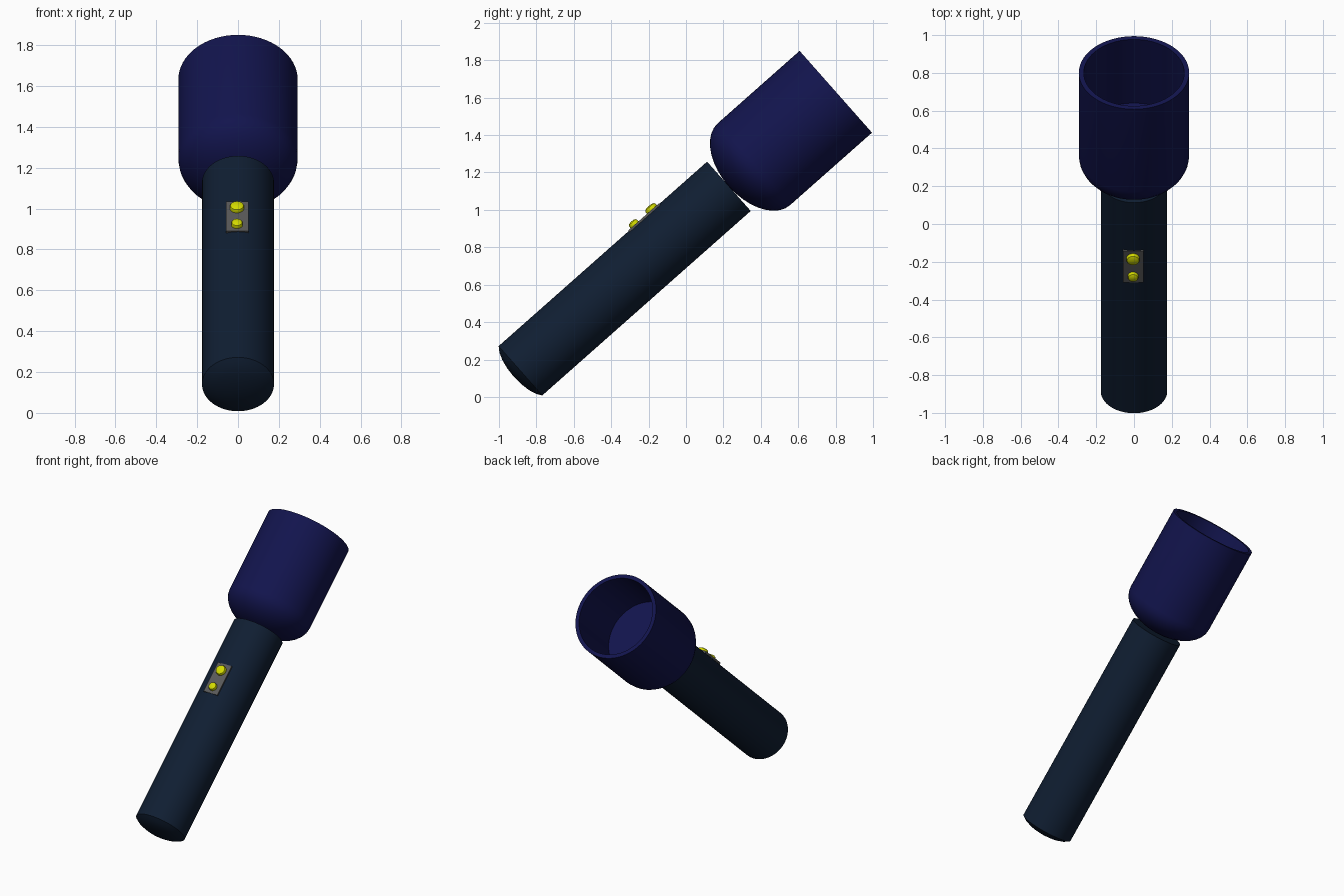
import bpy, bmesh, math
from mathutils import Matrix

if "Cube" in bpy.data.objects:
    bpy.data.objects.remove(bpy.data.objects["Cube"])

# Torch is modelled upright along local z, then tilted (switch side is local -y)
TILT = Matrix.Translation((0, -0.885, 0.14)) @ Matrix.Rotation(math.radians(-48.5), 4, 'X')


def material(name, rgb):
    m = bpy.data.materials.new(name)
    m.diffuse_color = (*rgb, 1)
    m.use_nodes = True
    m.node_tree.nodes["Principled BSDF"].inputs["Base Color"].default_value = m.diffuse_color
    return m


def finish(name, bm, mat, local=Matrix()):
    bmesh.ops.recalc_face_normals(bm, faces=bm.faces)
    bm.transform(TILT @ local)
    me = bpy.data.meshes.new(name)
    bm.to_mesh(me)
    bm.free()
    me.materials.append(mat)
    ob = bpy.data.objects.new(name, me)
    bpy.context.collection.objects.link(ob)
    bpy.ops.object.select_all(action='DESELECT')
    ob.select_set(True)
    bpy.context.view_layer.objects.active = ob
    bpy.ops.object.shade_smooth_by_angle(angle=math.radians(32))
    return ob


def lathe(name, profile, mat, local=Matrix(), steps=64):
    bm = bmesh.new()
    verts = [bm.verts.new((r, 0, z)) for r, z in profile]
    edges = [bm.edges.new(p) for p in zip(verts, verts[1:])]
    bmesh.ops.spin(bm, geom=verts + edges, axis=(0, 0, 1), cent=(0, 0, 0),
                   angle=math.tau, steps=steps, use_merge=True)
    bmesh.ops.remove_doubles(bm, verts=bm.verts, dist=1e-5)
    return finish(name, bm, mat, local)


navy = material("navy", (0.006, 0.007, 0.075))
slate = material("slate", (0.005, 0.013, 0.032))
grey = material("plate_grey", (0.1, 0.1, 0.1))
yellow = material("yellow", (0.65, 0.7, 0.0))

# Handle with a shallow domed end
R = 0.176
dome = [(R * math.sin(t), -0.048 * (math.cos(t) - math.cos(1.2)) / (1 - math.cos(1.2)))
        for t in [0, 0.3, 0.6, 0.9, 1.2]]
dome = [(r / math.sin(1.2), z) for r, z in dome]
lathe("handle", dome + [(R, 1.488), (0, 1.488)], slate)

# Cup-shaped head: rounded base, straight wall, hollow front with flat floor
TOP, HR, INNER = 2.251, 0.292, 0.266
base = [(HR * math.cos(t), 1.667 - 0.18 * math.sin(t))
        for t in [math.radians(a) for a in range(90, -1, -10)]]
base[0] = (0, base[0][1])
lathe("lamp_head", base + [(HR, TOP), (INNER, TOP), (INNER, TOP - 0.45), (0, TOP - 0.45)], navy)

# Switch plate
bm = bmesh.new()
bmesh.ops.create_cube(bm, size=1)
bm.transform(Matrix.Translation((-0.004, -0.169, 1.038)) @ Matrix.Diagonal((0.11, 0.022, 0.22, 1)))
finish("switch_plate", bm, grey)

# Two round buttons pointing out of the plate
for name, s, r in (("upper_button", 1.097, 0.035), ("lower_button", 0.974, 0.028)):
    place = Matrix.Translation((-0.005, -0.175, s)) @ Matrix.Rotation(math.radians(90), 4, 'X')
    lathe(name, [(0, 0), (r, 0), (r, 0.016), (r * 0.9, 0.023), (r * 0.6, 0.028), (0, 0.03)],
          yellow, place, 32)
